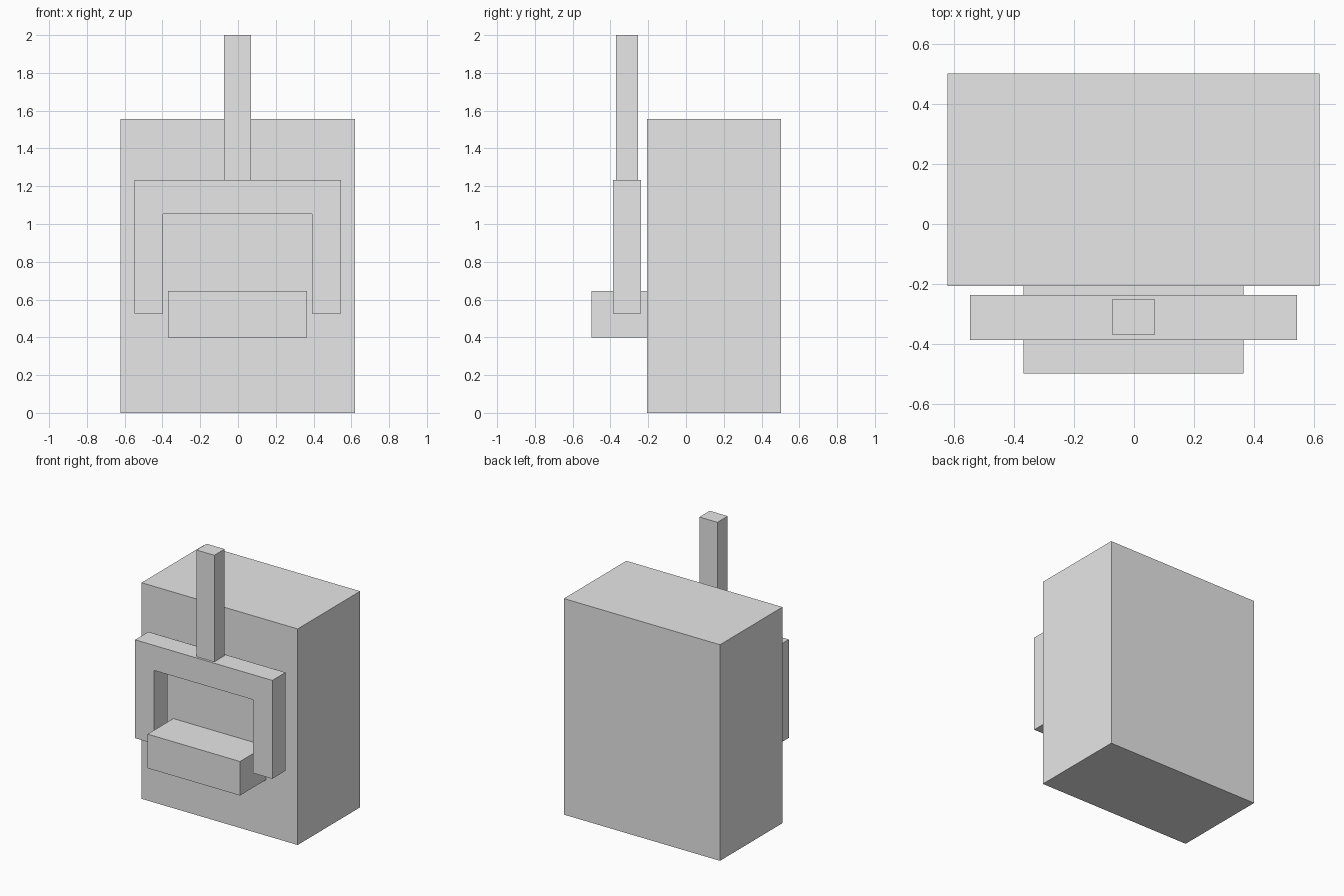
import bpy
import bmesh

# Remove the default cube
cube = bpy.data.objects.get("Cube")
if cube:
    bpy.data.objects.remove(cube, do_unlink=True)

grey = bpy.data.materials.new("light grey")
grey.use_nodes = True
grey.diffuse_color = (0.8, 0.8, 0.8, 1)
grey.node_tree.nodes["Principled BSDF"].inputs["Base Color"].default_value = (0.8, 0.8, 0.8, 1)


def extruded(name, outline, y_front, y_back):
    """Extrude an (x, z) outline, counter-clockwise from the front, along y."""
    bm = bmesh.new()
    face = bm.faces.new([bm.verts.new((x, y_front, z)) for x, z in outline])
    moved = bmesh.ops.extrude_face_region(bm, geom=[face], use_keep_orig=True)["geom"]
    verts = [v for v in moved if isinstance(v, bmesh.types.BMVert)]
    bmesh.ops.translate(bm, verts=verts, vec=(0, y_back - y_front, 0))
    bmesh.ops.recalc_face_normals(bm, faces=bm.faces)
    mesh = bpy.data.meshes.new(name)
    bm.to_mesh(mesh)
    bm.free()
    mesh.materials.append(grey)
    obj = bpy.data.objects.new(name, mesh)
    bpy.context.collection.objects.link(obj)
    return obj


def box(name, x0, x1, y0, y1, z0, z1):
    return extruded(name, [(x0, z0), (x1, z0), (x1, z1), (x0, z1)], y0, y1)


# Main block
box("body", -0.623, 0.62, -0.207, 0.503, 0, 1.555)

# Ledge standing out from the front face
box("ledge", -0.37, 0.366, -0.5, -0.207, 0.4, 0.645)

# Upside-down U-shaped bracket in front of the body
left, right, bottom, top = -0.548, 0.544, 0.525, 1.233
inner_left, inner_right, inner_top = -0.396, 0.391, 1.053
extruded("bracket", [
    (left, bottom), (inner_left, bottom), (inner_left, inner_top),
    (inner_right, inner_top), (inner_right, bottom), (right, bottom),
    (right, top), (left, top)], -0.387, -0.237)

# Upright rod on the bracket
box("rod", -0.073, 0.07, -0.37, -0.253, top, 2)
